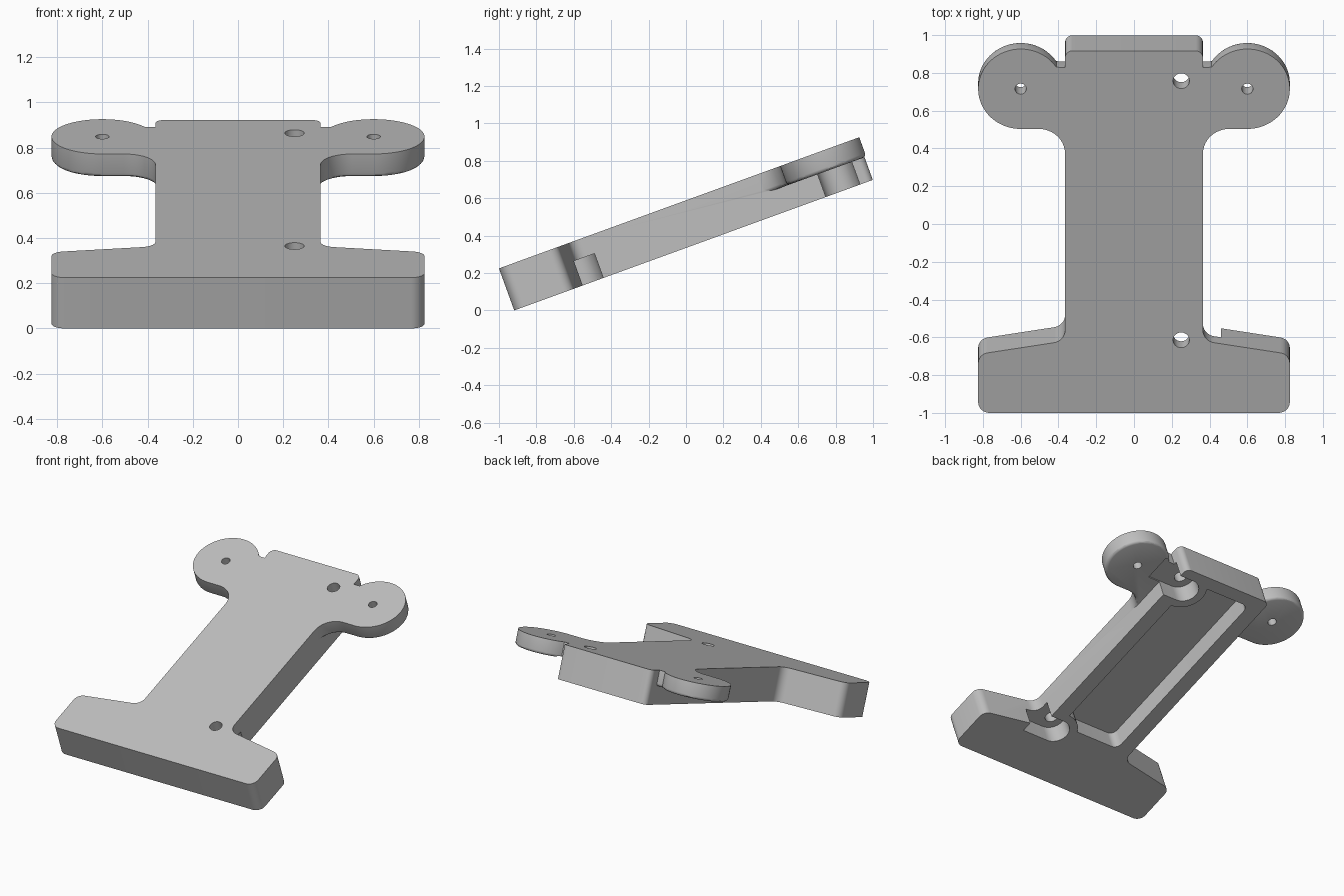
import bpy, bmesh, math
from mathutils import Matrix, Vector

if "Cube" in bpy.data.objects:
    bpy.data.objects.remove(bpy.data.objects["Cube"])

THICK = 0.239      # plate thickness
EAR = 0.11         # ear thickness
SCREWS = [(0.25, 0.41), (0.25, 1.87)]
PIN = (0.6, 1.825)

mat = bpy.data.materials.new("plain grey")
mat.use_nodes = True
grey = (0.52, 0.52, 0.52, 1)
mat.diffuse_color = grey
mat.node_tree.nodes["Principled BSDF"].inputs["Base Color"].default_value = grey


def rounded(corners, steps=8):
    """Outline from (x, y, radius) corners, each filleted by its radius."""
    out = []
    n = len(corners)
    for i, (x, y, r) in enumerate(corners):
        p = Vector((x, y))
        if r == 0:
            out.append(p)
            continue
        a = (Vector(corners[i - 1][:2]) - p).normalized()
        b = (Vector(corners[(i + 1) % n][:2]) - p).normalized()
        half = a.angle(b) / 2
        centre = p + (a + b).normalized() * (r / math.sin(half))
        start = p + a * (r / math.tan(half)) - centre
        end = p + b * (r / math.tan(half)) - centre
        sweep = start.angle_signed(end)
        for k in range(steps + 1):
            t = -sweep * k / steps
            out.append(centre + Matrix.Rotation(t, 2) @ start)
    return out


def circle(centre, r, n=40):
    return [Vector((centre[0] + r * math.cos(2 * math.pi * k / n),
                    centre[1] + r * math.sin(2 * math.pi * k / n))) for k in range(n)]


def prism(name, outline, top, bottom, soft=0):
    """Extrude a flat outline between two heights, optionally rounding the lower rim."""
    bm = bmesh.new()
    face = bm.faces.new([bm.verts.new((p.x, p.y, bottom)) for p in outline])
    ext = bmesh.ops.extrude_face_region(bm, geom=[face])["geom"]
    for v in ext:
        if isinstance(v, bmesh.types.BMVert):
            v.co.z = top
    bmesh.ops.recalc_face_normals(bm, faces=bm.faces)
    if soft:
        rim = [e for e in bm.edges if all(abs(v.co.z - bottom) < 1e-5 for v in e.verts)]
        bmesh.ops.bevel(bm, geom=rim, offset=soft, segments=3, profile=0.5, affect='EDGES')
    mesh = bpy.data.meshes.new(name)
    bm.to_mesh(mesh)
    bm.free()
    mesh.materials.append(mat)
    obj = bpy.data.objects.new(name, mesh)
    bpy.context.collection.objects.link(obj)
    return obj


def combine(target, other, operation):
    """Apply a boolean and discard the second solid."""
    mod = target.modifiers.new("combine", 'BOOLEAN')
    mod.operation = operation
    mod.solver = 'EXACT'
    mod.object = other
    bpy.context.view_layer.objects.active = target
    bpy.ops.object.modifier_apply(modifier=mod.name)
    bpy.data.objects.remove(other)


# Column with its wide foot
right = [(0.825, 0, 0.06), (0.825, 0.33, 0.06), (0.365, 0.405, 0.07), (0.365, 2.04, 0.04)]
left = [(-x, y, r) for x, y, r in reversed(right)]
plate = prism("bracket_plate", rounded(right + left), 0, -THICK)

# Round ears, blended into the column on their lower side
R = 0.225
arc = [Vector((PIN[0] + R * math.cos(a), PIN[1] + R * math.sin(a)))
       for a in (math.radians(-90 + 237 * k / 48) for k in range(49))]
blend = [Vector((0.505 - 0.14 * math.cos(a), 1.46 + 0.14 * math.sin(a)))
         for a in (math.pi / 2 * k / 12 for k in range(13))]
ear = [Vector((0.3, 1.945)), Vector((0.3, 1.46))] + blend + arc
for side in (1, -1):
    outline = [Vector((side * p.x, p.y)) for p in ear]
    combine(plate, prism("ear", outline, 0, -EAR, soft=0.02), 'UNION')

# Hollow underside, leaving material around the screw seats
hollow = prism("hollow", rounded([(-0.25, 0.47, 0.05), (0.25, 0.47, 0.05),
                                  (0.25, 1.95, 0.05), (-0.25, 1.95, 0.05)]), -0.1, -0.4)
for c in SCREWS:
    combine(hollow, prism("seat_wall", circle(c, 0.155), 0, -0.5), 'DIFFERENCE')
combine(plate, hollow, 'DIFFERENCE')

# Screw holes with seats that open through the side
for x, y in SCREWS:
    r = 0.097
    slot = [Vector((0.46, y - r)), Vector((0.46, y + r))]
    slot += [Vector((x + r * math.cos(a), y + r * math.sin(a)))
             for a in (math.pi / 2 + math.pi * k / 20 for k in range(21))]
    combine(plate, prism("seat", slot, -0.1, -0.4), 'DIFFERENCE')
    combine(plate, prism("screw_hole", circle((x, y), 0.043), 0.1, -0.4), 'DIFFERENCE')

# Pin holes in the ears
for side in (1, -1):
    hole = circle((side * PIN[0], PIN[1]), 0.03, 24)
    combine(plate, prism("pin_hole", hole, 0.1, -0.4), 'DIFFERENCE')

# Tilt the whole plate so its front lower edge rests on the ground
plate.data.transform(Matrix.Translation((0, -1, THICK * math.cos(math.radians(20))))
                     @ Matrix.Rotation(math.radians(20), 4, 'X'))
bpy.ops.object.select_all(action='DESELECT')
plate.select_set(True)
bpy.context.view_layer.objects.active = plate
bpy.ops.object.shade_smooth_by_angle(angle=math.radians(30))
